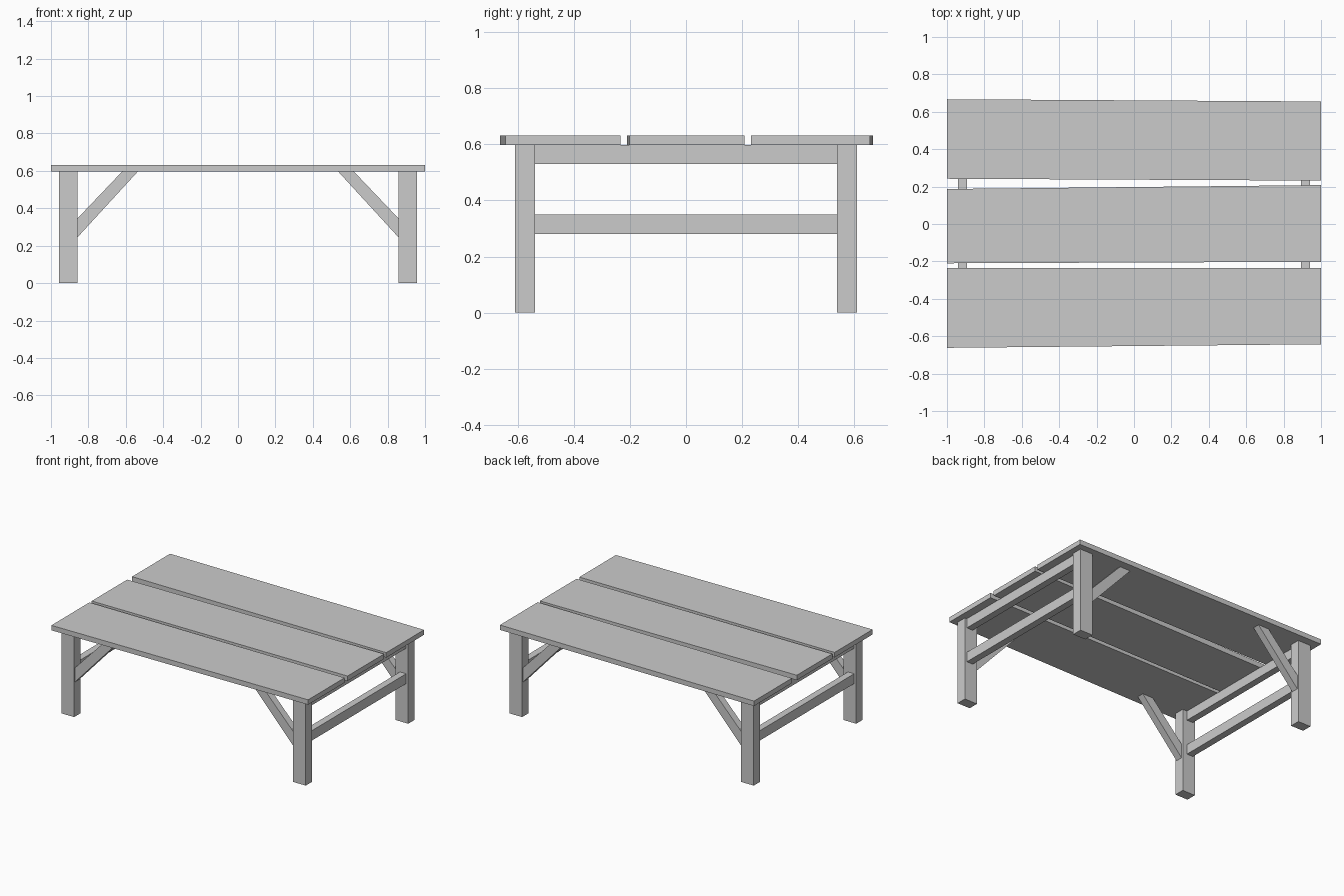
import bpy, bmesh

if "Cube" in bpy.data.objects:
    bpy.data.objects.remove(bpy.data.objects["Cube"])


def prism(name, pts, to3d, lo, hi):
    """Extrude a 2D outline between lo and hi along the remaining axis."""
    bm = bmesh.new()
    a = [bm.verts.new(to3d(u, v, lo)) for u, v in pts]
    b = [bm.verts.new(to3d(u, v, hi)) for u, v in pts]
    n = len(pts)
    bm.faces.new(a)
    bm.faces.new(b[::-1])
    for i in range(n):
        j = (i + 1) % n
        bm.faces.new((a[i], b[i], b[j], a[j]))
    bmesh.ops.recalc_face_normals(bm, faces=bm.faces)
    me = bpy.data.meshes.new(name)
    bm.to_mesh(me)
    bm.free()
    ob = bpy.data.objects.new(name, me)
    bpy.context.collection.objects.link(ob)
    return ob


def rect(u0, u1, v0, v1):
    return [(u0, v0), (u1, v0), (u1, v1), (u0, v1)]


def xy(u, v, w):
    return (u, v, w)


def xz(u, v, w):
    return (u, w, v)


# Slightly uneven table top planks: y limits at left end, then right end
planks = {
    "back_plank": (0.242, 0.667, 0.232, 0.655),
    "middle_plank": (-0.21, 0.187, -0.202, 0.208),
    "front_plank": (-0.662, -0.236, -0.643, -0.234),
}
for name, (l0, l1, r0, r1) in planks.items():
    prism(name, [(-1, l0), (1, r0), (1, r1), (-1, l1)], xy, 0.597, 0.632)

for sx, side in ((-1, "left"), (1, "right")):
    # Cross rails between the legs
    for level, z0, z1 in (("upper", 0.53, 0.597), ("lower", 0.28, 0.35)):
        prism(f"{side}_{level}_rail", rect(sx * 0.893, sx * 0.942, z0, z1), xz, -0.538, 0.538)
    for sy, end in ((-1, "front"), (1, "back")):
        # Legs
        prism(f"{end}_{side}_leg", rect(sx * 0.858, sx * 0.958, 0, 0.597), xz,
              sy * 0.538, sy * 0.61)
        # Diagonal braces from leg to table top
        outline = [(0.858, 0.245), (0.858, 0.346), (0.619, 0.597), (0.535, 0.597)]
        prism(f"{end}_{side}_brace", [(sx * u, v) for u, v in outline], xz,
              sy * 0.55, sy * 0.60)
